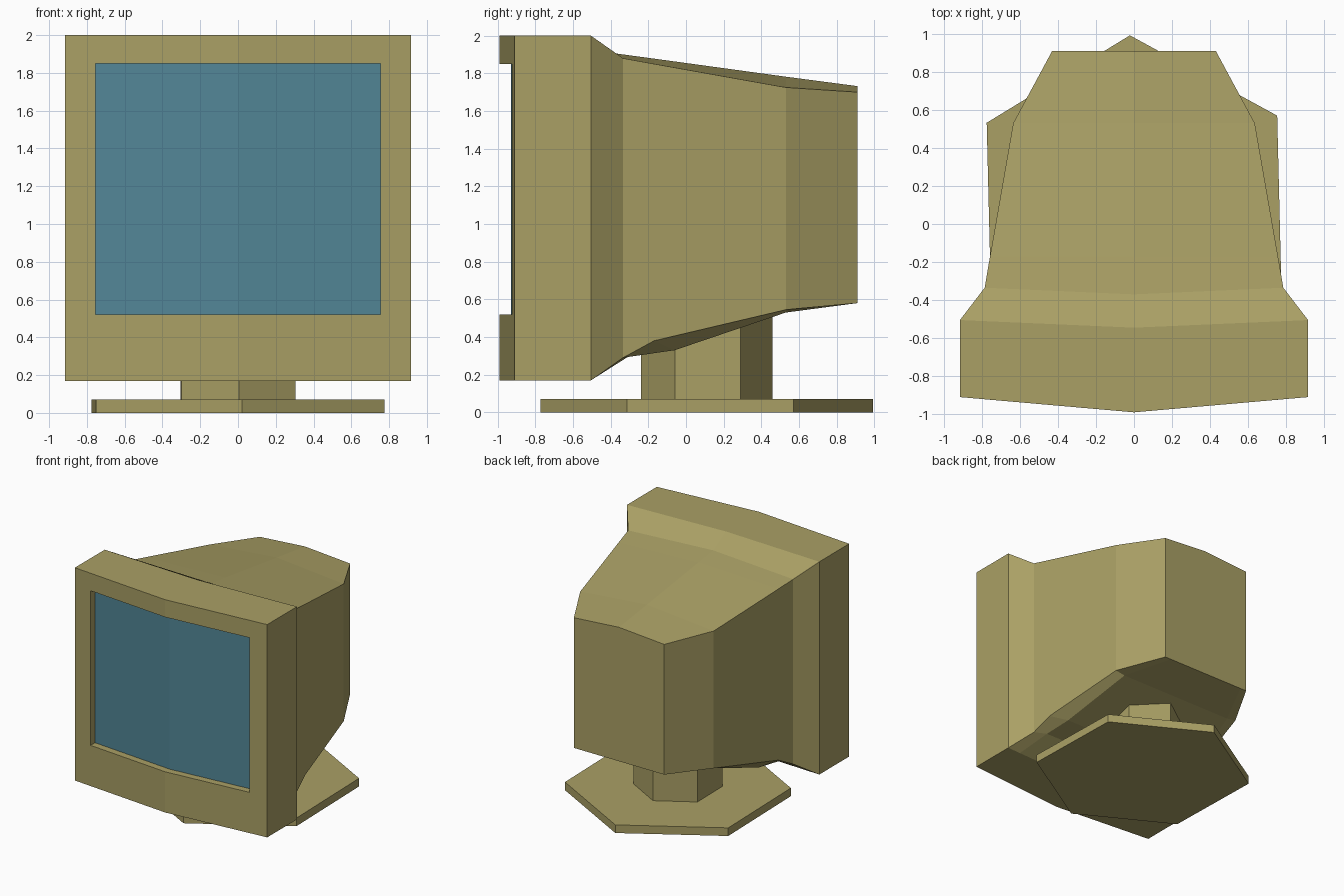
import bpy, bmesh, math

if "Cube" in bpy.data.objects:
    bpy.data.objects.remove(bpy.data.objects["Cube"])


def material(name, rgb):
    m = bpy.data.materials.new(name)
    m.diffuse_color = (*rgb, 1)
    m.use_nodes = True
    m.node_tree.nodes["Principled BSDF"].inputs["Base Color"].default_value = m.diffuse_color
    return m


BEIGE = material("beige_plastic", (0.40, 0.35, 0.13))
BLUE = material("screen_glass", (0.085, 0.24, 0.31))


def finish(bm, name, mat):
    bmesh.ops.recalc_face_normals(bm, faces=bm.faces)
    mesh = bpy.data.meshes.new(name)
    bm.to_mesh(mesh)
    bm.free()
    mesh.materials.append(mat)
    obj = bpy.data.objects.new(name, mesh)
    bpy.context.collection.objects.link(obj)


def section(w, top_mid, top_side, low_side, low_in, low_mid):
    """Mirrored 8-point ring; each argument after w is (y, z)."""
    half = [(w, *top_side), (w, *low_side), (0.86 * w, *low_in)]
    left = [(-x, y, z) for x, y, z in reversed(half)]
    return [(0, *top_mid)] + half + [(0, *low_mid)] + left


def bowed(w, y_mid, y_side, z0, z1):
    """Section of the bezel, bowed forward in the middle."""
    y_in = y_side + (y_mid - y_side) * 0.14
    return section(w, (y_mid, z1), (y_side, z1), (y_side, z0), (y_in, z0), (y_mid, z0))


# Casing: one skin from the screen recess, over the bezel, to the back
recess = bowed(0.755, -0.93, -0.864, 0.52, 1.85)
rings = [
    recess,
    bowed(0.755, -0.99, -0.924, 0.52, 1.85),
    bowed(0.915, -0.99, -0.91, 0.17, 2.0),
    bowed(0.915, -0.545, -0.505, 0.17, 2.0),
    section(0.785, (-0.37, 1.905), (-0.335, 1.88), (-0.335, 0.29), (-0.30, 0.30), (-0.30, 0.30)),
    section(0.757, (-0.17, 1.878), (-0.17, 1.85), (-0.17, 0.38), (-0.06, 0.33), (-0.06, 0.33)),
    section(0.635, (0.53, 1.782), (0.53, 1.725), (0.53, 0.545), (0.53, 0.53), (0.53, 0.53)),
    section(0.43, (0.91, 1.732), (0.91, 1.70), (0.91, 0.58), (0.91, 0.58), (0.91, 0.58)),
]
bm = bmesh.new()
loops = [[bm.verts.new(p) for p in r] for r in rings]
for a, b in zip(loops, loops[1:]):
    for i in range(8):
        j = (i + 1) % 8
        bm.faces.new((a[i], a[j], b[j], b[i]))
bm.faces.new(loops[-1])
finish(bm, "monitor_casing", BEIGE)

# Screen: two flat panes meeting at the middle
bm = bmesh.new()
v = [bm.verts.new(p) for p in recess]
bm.faces.new([v[4], v[3], v[2], v[1], v[0]])
bm.faces.new([v[0], v[7], v[6], v[5], v[4]])
for f in bm.faces:
    f.normal_update()
    if f.normal.y > 0:
        f.normal_flip()
mesh = bpy.data.meshes.new("screen")
bm.to_mesh(mesh)
bm.free()
mesh.materials.append(BLUE)
bpy.context.collection.objects.link(bpy.data.objects.new("screen", mesh))


def hex_prism(name, radius, z0, z1, turn):
    bm = bmesh.new()
    ang = [math.radians(60 * i + 30 + turn) for i in range(6)]
    pts = [(radius * math.cos(a), 0.11 + radius * math.sin(a)) for a in ang]
    low = bm.faces.new([bm.verts.new((x, y, z0)) for x, y in pts])
    up = bmesh.ops.extrude_face_region(bm, geom=[low])["geom"]
    bmesh.ops.translate(bm, vec=(0, 0, z1 - z0),
                        verts=[g for g in up if isinstance(g, bmesh.types.BMVert)])
    if low not in bm.faces[:]:
        bm.faces.new([bm.verts.new((x, y, z0)) for x, y in pts])
        bmesh.ops.remove_doubles(bm, verts=bm.verts, dist=1e-5)
    finish(bm, name, BEIGE)


# Stand: hexagonal foot and neck
hex_prism("stand_foot", 0.882, 0, 0.07, 1.4)
hex_prism("stand_neck", 0.348, 0.07, 0.55, 1.0)
